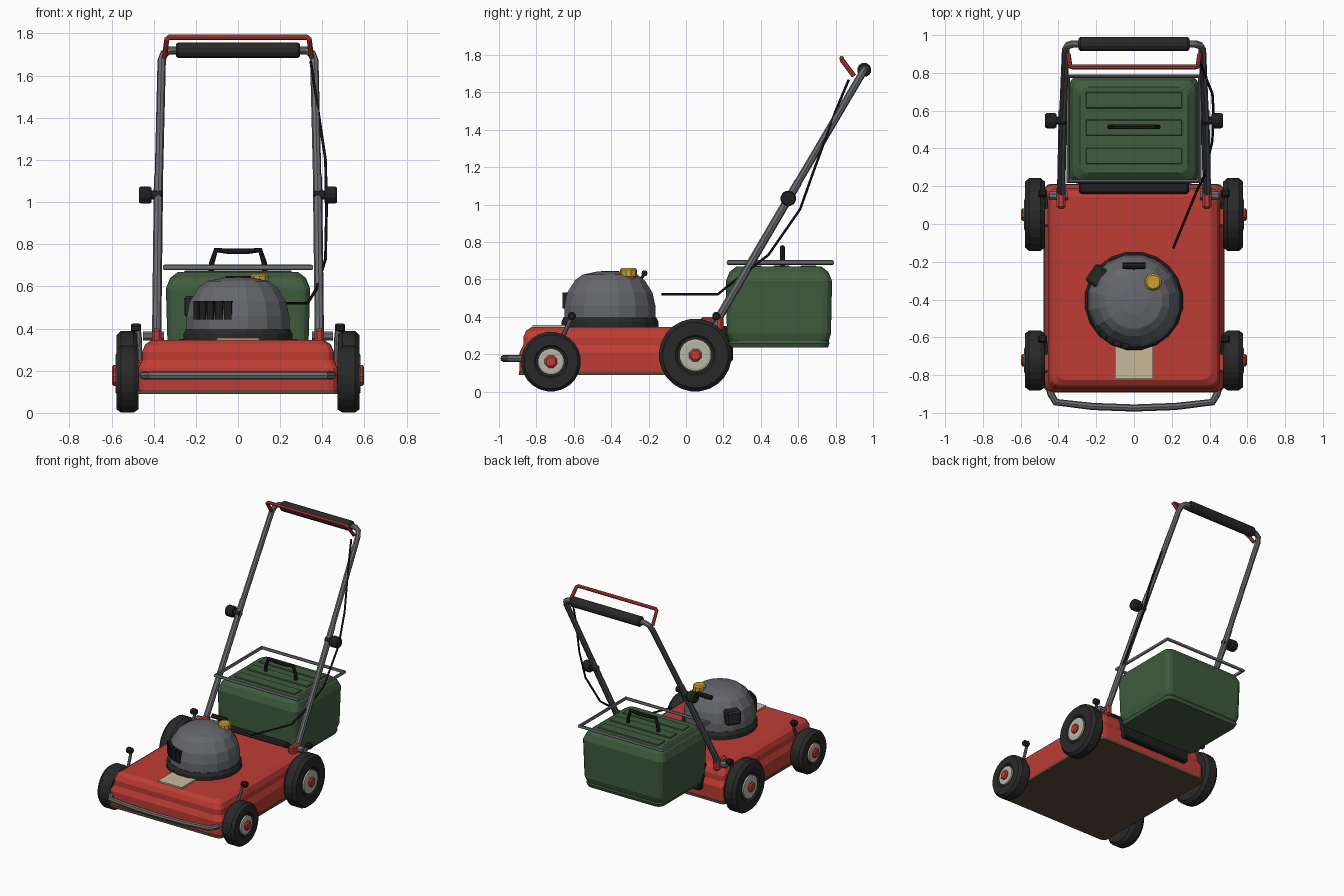
import bpy, bmesh, math
from mathutils import Vector, Matrix

if "Cube" in bpy.data.objects:
    bpy.data.objects.remove(bpy.data.objects["Cube"])

COLOURS = {
    "red": (.52, .045, .035), "green": (.05, .105, .048), "tube_grey": (.15, .155, .165),
    "engine_grey": (.13, .137, .148), "tyre_black": (.022, .022, .023), "black": (.014, .014, .015),
    "cream": (.58, .50, .32), "hub_grey": (.48, .46, .38), "gold": (.58, .35, .035),
    "brown": (.10, .07, .045)}
MATS = {}
for n, c in COLOURS.items():
    MATS[n] = bpy.data.materials.new(n)
    MATS[n].diffuse_color = (*c, 1)


def finish(name, bm, mat):
    bmesh.ops.recalc_face_normals(bm, faces=bm.faces)
    me = bpy.data.meshes.new(name)
    bm.to_mesh(me)
    bm.free()
    me.materials.append(MATS[mat])
    ob = bpy.data.objects.new(name, me)
    bpy.context.collection.objects.link(ob)
    return ob


def skin(bm, rings):
    """Join closed rings of points with quads and cap both ends."""
    vs = [[bm.verts.new(p) for p in r] for r in rings]
    n = len(vs[0])
    for a, b in zip(vs, vs[1:]):
        for i in range(n):
            bm.faces.new((a[i], a[(i + 1) % n], b[(i + 1) % n], b[i]))
    bm.faces.new(vs[0])
    bm.faces.new(vs[-1])


def lathe(name, prof, mat, loc, axis="z", n=16):
    """Revolve (radius, height) pairs round z, or round x with height along +x or -x."""
    bm = bmesh.new()
    skin(bm, [[(r * math.cos(2 * math.pi * (i + .5) / n), r * math.sin(2 * math.pi * (i + .5) / n), h)
               for i in range(n)] for r, h in prof])
    rot = {"z": 0, "x": math.pi / 2, "-x": -math.pi / 2}[axis]
    bm.transform(Matrix.Translation(loc) @ Matrix.Rotation(rot, 4, 'Y'))
    return finish(name, bm, mat)


def loft(name, rings, mat, cy, rad):
    """Stack rounded rectangles (z, half x, half y) with centre y = cy."""
    bm = bmesh.new()
    pts = []
    for z, hx, hy in rings:
        ring = []
        for k, (sx, sy) in enumerate(((1, 1), (-1, 1), (-1, -1), (1, -1))):
            for j in range(4):
                a = math.pi / 2 * (k + j / 3)
                ring.append((sx * (hx - rad) + rad * math.cos(a), cy + sy * (hy - rad) + rad * math.sin(a), z))
        pts.append(ring)
    skin(bm, pts)
    return finish(name, bm, mat)


def box(name, loc, size, mat, bevel=0, rz=0):
    bm = bmesh.new()
    bmesh.ops.create_cube(bm, size=1)
    bm.transform(Matrix.Diagonal((*size, 1)))
    if bevel:
        bmesh.ops.bevel(bm, geom=bm.edges[:], offset=bevel, segments=1, affect='EDGES')
    bm.transform(Matrix.Translation(loc) @ Matrix.Rotation(rz, 4, 'Z'))
    return finish(name, bm, mat)


def tube(name, pts, r, mat, closed=False):
    """Eight-sided pipe along a polyline."""
    cu = bpy.data.curves.new(name, 'CURVE')
    cu.dimensions = '3D'
    cu.bevel_depth, cu.bevel_resolution, cu.use_fill_caps = r, 2, True
    sp = cu.splines.new('POLY')
    sp.points.add(len(pts) - 1)
    for p, c in zip(sp.points, pts):
        p.co = (*c, 1)
    sp.use_cyclic_u, sp.use_smooth = closed, False
    tmp = bpy.data.objects.new(name + "_path", cu)
    bpy.context.collection.objects.link(tmp)
    me = bpy.data.meshes.new_from_object(tmp.evaluated_get(bpy.context.evaluated_depsgraph_get()))
    bpy.data.objects.remove(tmp)
    me.materials.clear()
    me.materials.append(MATS[mat])
    ob = bpy.data.objects.new(name, me)
    bpy.context.collection.objects.link(ob)
    return ob


def mirrored(half):
    """Left-to-centre path completed on the right."""
    return half + [(-x, y, z) for x, y, z in reversed(half) if x != 0]


# Deck with bottom rim
loft("deck_rim", [(.09, .478, .553), (.108, .478, .553)], "brown", -.34, .04)
loft("deck", [(.105, .474, .549), (.125, .474, .549), (.21, .474, .549), (.25, .455, .53), (.29, .455, .53),
              (.325, .44, .515), (.345, .41, .485)], "red", -.34, .045)
box("deck_plate", (0, -.70, .348), (.2, .24, .016), "cream")
box("rear_chute", (0, .205, .255), (.58, .09, .19), "black", .01)

# Front bumper
tube("front_bumper", mirrored([(-.45, -.86, .177), (-.44, -.90, .177), (-.415, -.943, .177),
                               (-.22, -.966, .177), (0, -.974, .177)]), .019, "tube_grey")

# Engine
C = Vector((0, -.407, 0))
lathe("engine_base", [(.262, .335), (.262, .375), (.25, .398)], "tyre_black", C, n=20)
lathe("engine_dome", [(.248, .395), (.248, .46), (.232, .53), (.19, .595), (.15, .625), (.07, .642), (.01, .646)],
      "engine_grey", C, n=16)
for i in range(5):
    a = math.radians(-101 - 10.3 * i)
    box(f"engine_vent_{i}", C + Vector((.24 * math.cos(a), .24 * math.sin(a), .487)),
        (.03, .034, .088), "black", rz=a)
a = math.radians(146)
box("muffler", C + Vector((.235 * math.cos(a), .235 * math.sin(a), .505)), (.085, .11, .1), "tyre_black", .012, a)
lathe("fuel_cap", [(.034, .57), (.034, .612), (.046, .616), (.046, .65), (.036, .66)], "gold", (.102, -.307, 0), n=10)
tube("starter_handle", [(-.06, -.222, .632), (.06, -.222, .632)], .017, "black")
tube("starter_cord", [(0, -.222, .632), (0, -.26, .57)], .008, "black")

# Grass bag with ribs, handle and frame
loft("grass_bag", [(.235, .315, .262), (.258, .325, .27), (.27, .322, .266), (.31, .334, .278), (.59, .342, .284),
                   (.64, .322, .264), (.668, .285, .228)], "green", .497, .045)
for i, y in enumerate((.36, .51, .655)):
    box(f"bag_rib_{i}", (0, y, .668), (.51, .085, .014), "green", .004)
tube("bag_handle", mirrored([(-.128, .515, .665), (-.125, .515, .71), (-.105, .515, .772), (-.04, .515, .766),
                             (0, .515, .766)]), .013, "black")
tube("bag_frame", [(-.348, .226, .69), (.348, .226, .69), (.348, .783, .69), (-.348, .783, .69)],
     .013, "tube_grey", True)

# Handlebar
tube("upper_handle", mirrored([(-.378, .535, 1.01), (-.362, .925, 1.672), (-.35, .945, 1.705),
                               (-.325, .953, 1.72), (0, .953, 1.72)]), .02, "tube_grey")
lathe("handle_grip", [(.03, -.294), (.038, -.284), (.038, .284), (.03, .294)], "tyre_black", (0, .953, 1.72), "x", 12)
tube("control_bar", mirrored([(-.348, .898, 1.688), (-.338, .835, 1.772), (-.325, .832, 1.782), (0, .832, 1.782)]),
     .013, "red")
tube("control_cable", [(.345, .87, 1.667), (.37, .80, 1.5), (.415, .69, 1.2), (.42, .61, .975), (.415, .44, .73),
                       (.37, .25, .585), (.33, .17, .52), (.207, -.13, .52)], .007, "black")

# Parts on both sides
for s, side in ((-1, "left"), (1, "right")):
    ax = "x" if s > 0 else "-x"
    tube(f"lower_handle_{side}", [(s * .386, .155, .36), (s * .377, .60, 1.12)], .022, "tube_grey")
    box(f"handle_bracket_{side}", (s * .386, .14, .36), (.046, .12, .08), "red", .012)
    lathe(f"handle_bolt_{side}", [(.024, .35), (.024, .45)], "tube_grey", (0, .15, .365), ax, 8)
    lathe(f"handle_knob_{side}", [(.022, .36), (.022, .41), (.036, .41), (.042, .42), (.042, .46), (.036, .47)],
          "black", (0, .547, 1.033), ax, 12)
    for end, y, r, hub in (("front", -.722, .16, .07), ("rear", .05, .195, .086)):
        nm = f"{end}_{side}"
        lathe(f"wheel_{nm}", [(r * .75, .472), (r * .9, .472), (r, .495), (r, .555), (r * .9, .577), (r * .55, .577),
                              (r * .5, .567)], "tyre_black", (0, y, r), ax, 24)
        lathe(f"hub_{nm}", [(hub, .55), (hub, .579), (hub * .85, .582)], "hub_grey", (0, y, r), ax, 20)
        lathe(f"hub_cap_{nm}", [(.036, .57), (.036, .59), (.026, .598)], "red", (0, y, r), ax, 8)
        lathe(f"axle_{nm}", [(.02, .40), (.02, .56)], "tube_grey", (0, y, r), ax, 8)
        box(f"axle_mount_{nm}", (s * .465, y, r + .02), (.06, .13, .14), "red", .012)
        # Height levers
        top = Vector((s * .472, y + .112, .40))
        tube(f"height_lever_{nm}", [(s * .466, y, r), (s * .466, y + .07, r + .15), top], .011, "tube_grey")
        lathe(f"lever_knob_{nm}", [(.016, .46), (.023, .468), (.023, .5), (.016, .507)], "black",
              (0, top.y, .403), ax, 8)

for m in bpy.data.materials:
    if m.users and not m.is_grease_pencil:
        m.use_nodes = True
        m.node_tree.nodes["Principled BSDF"].inputs["Base Color"].default_value = m.diffuse_color
